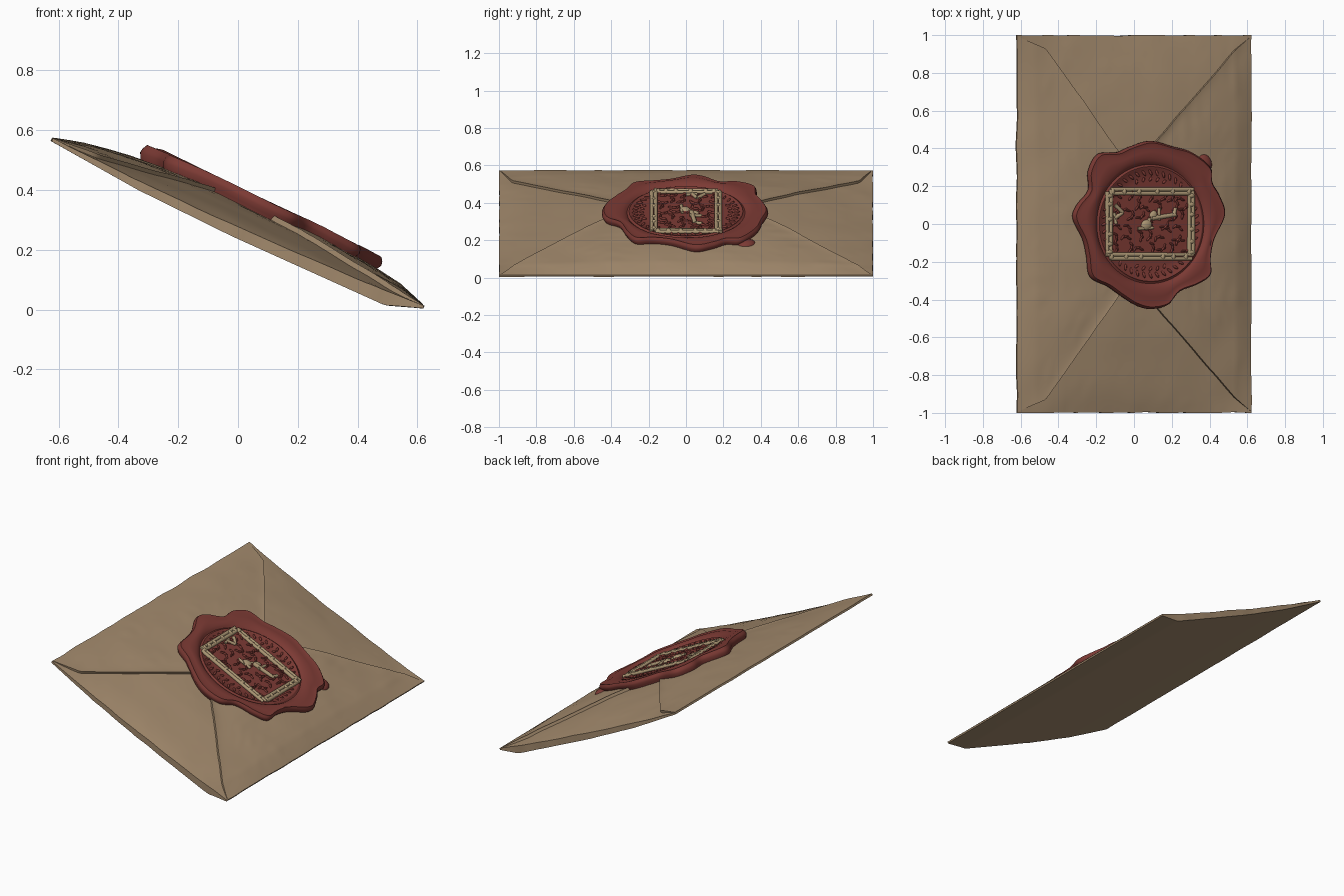
import bpy, bmesh, math, random
from mathutils import Vector, Matrix, noise

if "Cube" in bpy.data.objects:
    bpy.data.objects.remove(bpy.data.objects["Cube"])

random.seed(4)
TILT = Matrix.Translation((0, 0, 0.29)) @ Matrix.Rotation(math.radians(24.3), 4, 'Y')
HU = 0.68  # half width of the envelope in its own plane


def material(name, rgb):
    m = bpy.data.materials.new(name)
    m.diffuse_color = (*rgb, 1)
    m.use_nodes = True
    m.node_tree.nodes["Principled BSDF"].inputs["Base Color"].default_value = m.diffuse_color
    return m


PAPER = material("paper_tan", (0.36, 0.25, 0.15))
WAX = material("wax_red", (0.2, 0.042, 0.034))
GILT = material("pale_gilt", (0.40, 0.30, 0.17))


def finish(name, bm, mat, angle=40):
    """Tilt the part, lay it on the ground and shade it smooth with sharp edges."""
    bmesh.ops.recalc_face_normals(bm, faces=bm.faces[:])
    bm.transform(TILT)
    for v in bm.verts:
        v.co.z = max(v.co.z, 0)
    me = bpy.data.meshes.new(name)
    bm.to_mesh(me)
    bm.free()
    me.materials.append(mat)
    me.shade_smooth()
    me.set_sharp_from_angle(angle=math.radians(angle))
    ob = bpy.data.objects.new(name, me)
    bpy.context.collection.objects.link(ob)
    return ob


def skin(bm, rows, closed=False):
    """Bridge equal-length rows of points with quads."""
    vs = [[bm.verts.new(p) for p in r] for r in rows]
    n = len(vs[0])
    for a, b in zip(vs, vs[1:]):
        for j in range(n if closed else n - 1):
            k = (j + 1) % n
            bm.faces.new((a[j], a[k], b[k], b[j]))
    return vs


def interp(x, pts):
    for (x0, y0), (x1, y1) in zip(pts, pts[1:]):
        if x <= x1:
            return y0 + (y1 - y0) * max(0, (x - x0) / (x1 - x0))
    return pts[-1][1]


def crumple(u, v, s=0.0):
    a = noise.noise(Vector((u * 5, v * 5, s))) * 0.004
    b = noise.noise(Vector((u * 13, v * 9, s + 7)))
    return a + 0.003 * max(0, abs(b) - 0.25)


def top(u, v):
    fu = 1 - min(1, abs(u / HU)) ** 2.5
    return 0.004 + 0.062 * fu * (1 - 1.25 * abs(v) ** 2.6) + crumple(u, v) * min(1, fu * 3)


def under(u, v):
    return interp(u, [(-HU, -0.008), (-0.35, -0.037), (0, -0.049), (0.56, -0.049), (HU, -0.006)])


def wobble(u, v):
    """Slightly ragged paper edges."""
    w = 0.007 * noise.noise(Vector((u * 6, v * 6, 3)))
    return u + w * (abs(u) / HU) ** 6, v * (1 - abs(w) * abs(v) ** 8)


# Envelope body: a shallow pillow with a thin rim
bm = bmesh.new()
NU, NV = 70, 100
us = [HU * math.sin(math.pi / 2 * (2 * i / NU - 1)) for i in range(NU + 1)]
vs = [2 * j / NV - 1 for j in range(NV + 1)]
for surf in (top, under):
    skin(bm, [[Vector((*wobble(u, v), surf(u, v))) for v in vs] for u in us])
rim = [(u, -1) for u in us] + [(HU, v) for v in vs[1:]]
rim += [(-a, -b) for a, b in rim[1:]]
skin(bm, [[Vector((*wobble(u, v), f(u, v))) for u, v in rim] for f in (top, under)])
bmesh.ops.remove_doubles(bm, verts=bm.verts[:], dist=0.0003)
finish("envelope_body", bm, PAPER)


def long_flap(name, side, width, lift):
    """Flap folded in from a long edge; width is a table of (distance from edge, half width)."""
    bm = bmesh.new()
    n, m, reach = 44, 80, width[-1][0]
    rows = []
    for i in range(n + 2):
        d = 0.003 + (reach - 0.003) * min(i, n) / n
        w = interp(d, width)
        u = side * (HU - d)
        row = []
        for j in range(-1, m + 2):
            v = w * (2 * min(max(j, 0), m) / m - 1)
            border = j in (-1, m + 1) or i == n + 1
            wavy = 0.006 * noise.noise(Vector((u * 7, v * 7, side))) * min(1, d * 4)
            h = lift * min(1, d / 0.1) + (0.006 * (abs(v) / max(w, .01)) ** 16) * min(1, d / 0.15)
            uu, vv = wobble(u, v + wavy)
            row.append(Vector((uu, vv, top(u, v) + 0.001 + (-0.006 if border else h))))
        rows.append(row)
    skin(bm, rows)
    finish(name, bm, PAPER, 35)


long_flap("left_flap", -1, [(0, 0.995), (0.16, 0.93), (0.56, 0.38), (0.72, 0.1)], 0.007)
long_flap("right_flap", 1, [(0, 0.995), (0.1, 0.92), (0.6, 0.42), (0.72, 0.15)], 0.011)


# Wax seal: lobed outline lofted inward to a recessed round field
OUT = [(.48, .05), (.45, .15), (.41, .22), (.40, .3), (.3, .38), (.2, .41), (.08, .44), (-.03, .41),
       (-.1, .38), (-.2, .37), (-.25, .28), (-.25, .18), (-.31, .1), (-.33, .03), (-.28, -.08),
       (-.26, -.17), (-.24, -.28), (-.15, -.33), (-.08, -.38), (0, -.43), (.08, -.45), (.17, -.43),
       (.23, -.36), (.33, -.32), (.4, -.27), (.4, -.18), (.42, -.08)]
OUT = [Vector(((x - 0.029) / 0.911, y)) for x, y in OUT]
CEN = Vector((0.055, 0.0))
outline = []
for i in range(len(OUT)):
    a, b, c, d = (OUT[(i + k) % len(OUT)] for k in (-1, 0, 1, 2))
    for s in range(6):
        t = s / 6
        outline.append(0.5 * (2 * b + (c - a) * t + (2 * a - 5 * b + 4 * c - d) * t * t
                              + (3 * b - a - 3 * c + d) * t ** 3))


def field(u):
    return 0.090 - 0.03 * (u - 0.055)


def seal_row(k, r, h, drape):
    """k blends circle to outline, r scales; drape mixes the paper height with the flat seal height."""
    row = []
    for o in outline:
        p = o - CEN
        q = CEN + r * (p.normalized() * 0.325).lerp(p, k)
        z = (top(*q) * drape + field(q.x) * (1 - drape)) + h
        row.append(Vector((q.x, q.y, z)))
    return row


bm = bmesh.new()
rows = [seal_row(1, .96, -.015, 1), seal_row(1, .98, .012, 1), seal_row(1, 1, .024, .9),
        seal_row(1, .995, .034, .8), seal_row(1, .975, .035, .5), seal_row(.75, .99, .022, .25),
        seal_row(.5, 1, .018, 0), seal_row(.25, 1, .016, 0), seal_row(.08, 1, .011, 0)]
rows += [seal_row(0, r, h, 0) for r, h in ((1, .006), (.97, -.002), (.95, 0), (.935, .006), (.92, .006),
                                           (.9, 0), (.7, 0), (.4, 0), (.02, 0))]
loops = skin(bm, rows, True)
bm.faces.new(loops[-1])
finish("wax_seal", bm, WAX, 50)


def blob(bm, u, v, h, radii, turn=0.0):
    mat = (Matrix.Translation((u, v, h)) @ Matrix.Rotation(turn, 4, 'Z')
           @ Matrix.Diagonal((*radii, 1)))
    bmesh.ops.create_uvsphere(bm, u_segments=12, v_segments=8, radius=1, matrix=mat)


def rod(bm, a, b, r, lift=0.004):
    """Round bar lying on the seal field between two plane points."""
    p, q = (Vector((x, y, field(x) + lift)) for x, y in (a, b))
    mat = Matrix.Translation((p + q) / 2) @ (q - p).to_track_quat('Z', 'Y').to_matrix().to_4x4()
    bmesh.ops.create_cone(bm, cap_ends=True, segments=10, radius1=r, radius2=r * 0.85,
                          depth=(q - p).length, matrix=mat)


# Spilled wax drop
bm = bmesh.new()
bmesh.ops.create_uvsphere(bm, u_segments=24, v_segments=16, radius=1,
                          matrix=Matrix.Translation((0.382, 0.32, 0.05)) @ Matrix.Rotation(0.4, 4, 'Z')
                          @ Matrix.Diagonal((0.045, 0.053, 0.026, 1)))
finish("wax_drop", bm, WAX, 60)

# Leaf wreath pressed into the wax
bm = bmesh.new()
for ring, n, size, lean in ((0.272, 44, 0.018, 0.5), (0.238, 36, 0.014, -0.5)):
    for i in range(n):
        a = 2 * math.pi * i / n
        u, v = CEN.x + ring * math.cos(a), ring * math.sin(a)
        if abs(v) < 0.215 and -0.235 < u < 0.335 and ring < 0.25:
            continue
        blob(bm, u, v, field(u), (size, 0.007, 0.008), a + lean)
finish("leaf_wreath", bm, WAX, 60)

# Red relief inside the frame: short curling strokes
bm = bmesh.new()
for i in range(7):
    for j in range(6):
        u = -0.14 + i * 0.064 + random.uniform(-.015, .015)
        v = -0.135 + j * 0.054 + random.uniform(-.012, .012)
        a = random.uniform(0, math.pi)
        for k in range(3):
            blob(bm, u, v, field(u), (0.016, 0.006, 0.010), a)
            u, v, a = u + 0.02 * math.cos(a), v + 0.02 * math.sin(a), a + 0.7
finish("relief_strokes", bm, WAX, 60)

# Twig frame: paired rods with knots and ragged ends
bm = bmesh.new()
U0, U1, V1 = -0.19, 0.292, 0.172
corners = [(U0, -V1), (U1, -V1), (U1, V1), (U0, V1)]
for i in range(4):
    a, b = Vector(corners[i]), Vector(corners[(i + 1) % 4])
    d = (b - a).normalized()
    n = Vector((-d.y, d.x))
    for off in (-0.011, 0.010):
        s, e = (random.uniform(-0.02, 0.012) for _ in range(2))
        rod(bm, a + d * s + n * off, b - d * e + n * off, 0.0115)
    for t in (0.04, 0.22, 0.4, 0.63, 0.8, 0.96):
        p = a.lerp(b, t + random.uniform(-.03, .03))
        blob(bm, p.x, p.y, field(p.x) + 0.005, (0.014, 0.021, 0.013), math.atan2(d.y, d.x))
finish("twig_frame", bm, GILT)

# Gilded emblem: abstract lumps and strokes
bm = bmesh.new()
blob(bm, 0.03, -0.005, field(0.03) + 0.003, (0.032, 0.028, 0.014), 0.4)
blob(bm, 0.07, 0.045, field(0.07) + 0.003, (0.022, 0.028, 0.012), -0.5)
for a, b, r in (((.06, .03), (.2, .05), .013), ((.10, .02), (.105, .085), .010), ((.19, .045), (.2, .085), .011),
                ((-.02, -.025), (.07, -.02), .009), ((.02, -.03), (.05, .03), .010),
                ((-.16, .03), (-.11, .06), .011), ((-.155, .1), (-.11, .06), .011), ((-.15, .0), (-.16, .06), .009)):
    rod(bm, a, b, r)
finish("gilt_emblem", bm, GILT)
